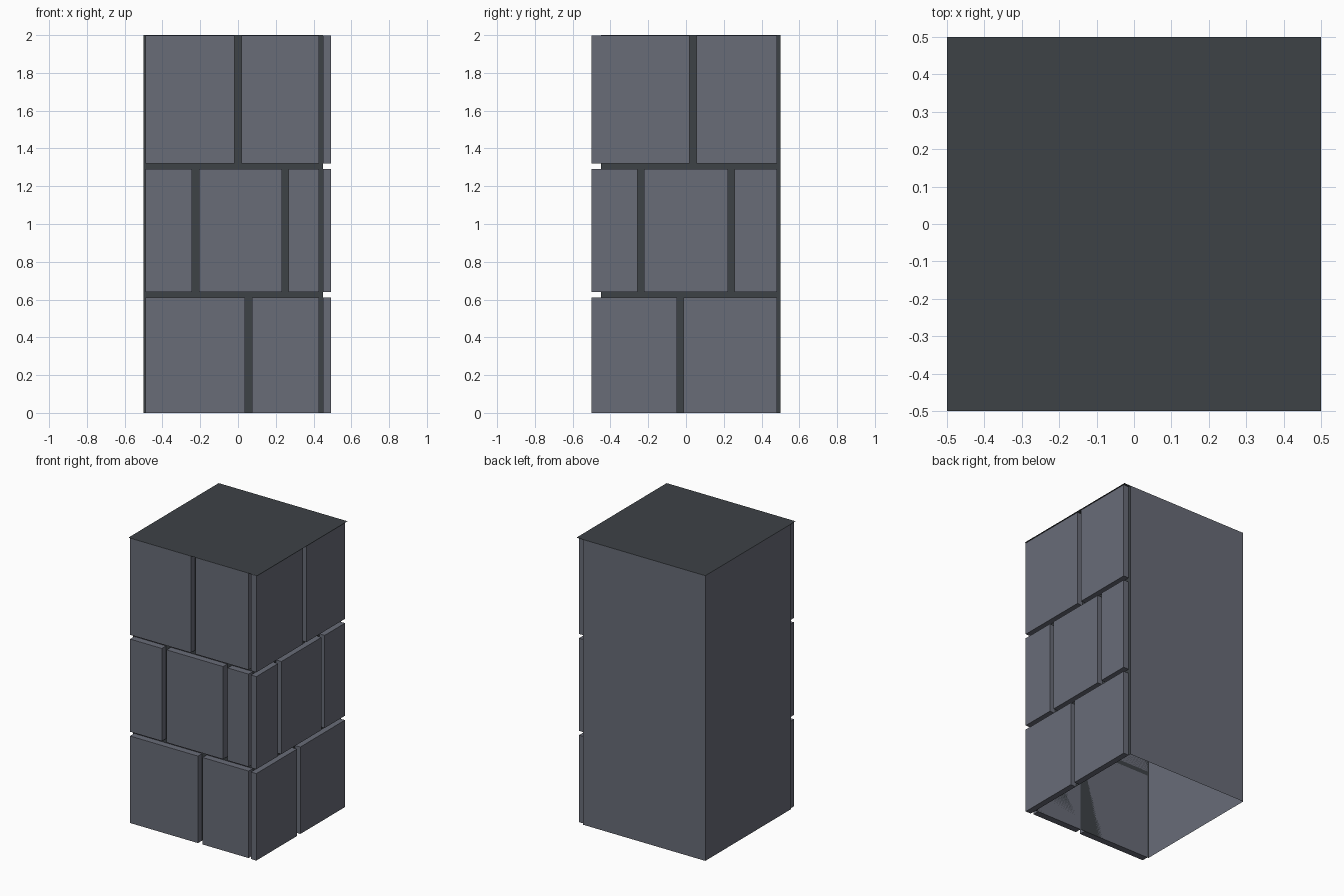
import bpy, bmesh
from mathutils import Vector

cube = bpy.data.objects.get("Cube")
if cube:
    bpy.data.objects.remove(cube, do_unlink=True)


def material(name, rgb):
    mat = bpy.data.materials.new(name)
    mat.use_nodes = True
    mat.diffuse_color = (*rgb, 1)
    mat.node_tree.nodes["Principled BSDF"].inputs["Base Color"].default_value = (*rgb, 1)
    return mat


STONE = material("blue grey stone", (0.14, 0.15, 0.187))
MORTAR = material("dark mortar", (0.047, 0.054, 0.061))


def box(name, low, high, mats, drop=(), rule=None):
    """Box between two corners; faces whose normal is in drop are removed."""
    low, high = Vector(low), Vector(high)
    bm = bmesh.new()
    bmesh.ops.create_cube(bm, size=1)
    for v in bm.verts:
        v.co = Vector(l + (h - l) * (c + 0.5) for l, h, c in zip(low, high, v.co))
    bm.normal_update()
    if rule:
        for f in bm.faces:
            f.material_index = rule(f.normal)
    gone = [f for f in bm.faces if any(f.normal.dot(Vector(d)) > 0.9 for d in drop)]
    bmesh.ops.delete(bm, geom=gone, context="FACES")
    mesh = bpy.data.meshes.new(name)
    bm.to_mesh(mesh)
    bm.free()
    for m in mats:
        mesh.materials.append(m)
    obj = bpy.data.objects.new(name, mesh)
    bpy.context.collection.objects.link(obj)
    return obj


UP, DOWN = (0, 0, 1), (0, 0, -1)

# Hollow core: mortar behind the stones, plain stone on the back and right
box("wall_core", (-0.5, -0.45, 0), (0.45, 0.5, 2), [STONE, MORTAR], (UP, DOWN),
    lambda n: 1 if n.x > 0.5 or n.y < -0.5 else 0)

# Flat overhanging top sheet
box("top_sheet", (-0.5, -0.5, 1.9), (0.5, 0.5, 2), [MORTAR],
    (DOWN, (1, 0, 0), (-1, 0, 0), (0, 1, 0), (0, -1, 0)))

# Courses: bottom, top, joint centres on the front and on the left side
COURSES = [
    (0, 0.61, [0.055], [-0.03]),
    (0.64, 1.29, [-0.225, 0.25], [-0.24, 0.24]),
    (1.32, 1.998, [0], [0.037]),
]
HALF_JOINT = 0.018


def spans(start, joints, end):
    """Stone extents between the joints."""
    starts = [start] + [j + HALF_JOINT for j in joints]
    ends = [j - HALF_JOINT for j in joints] + [end]
    return list(zip(starts, ends))


for row, (z0, z1, front, side) in enumerate(COURSES, 1):
    for i, (a, b) in enumerate(spans(-0.49, front, 0.43), 1):
        box(f"front_stone_{row}_{i}", (a, -0.497, z0), (b, -0.45, z1), [STONE])
    for i, (a, b) in enumerate(spans(-0.5, side, 0.483), 1):
        box(f"side_stone_{row}_{i}", (0.45, a, z0), (0.492, b, z1), [STONE])
